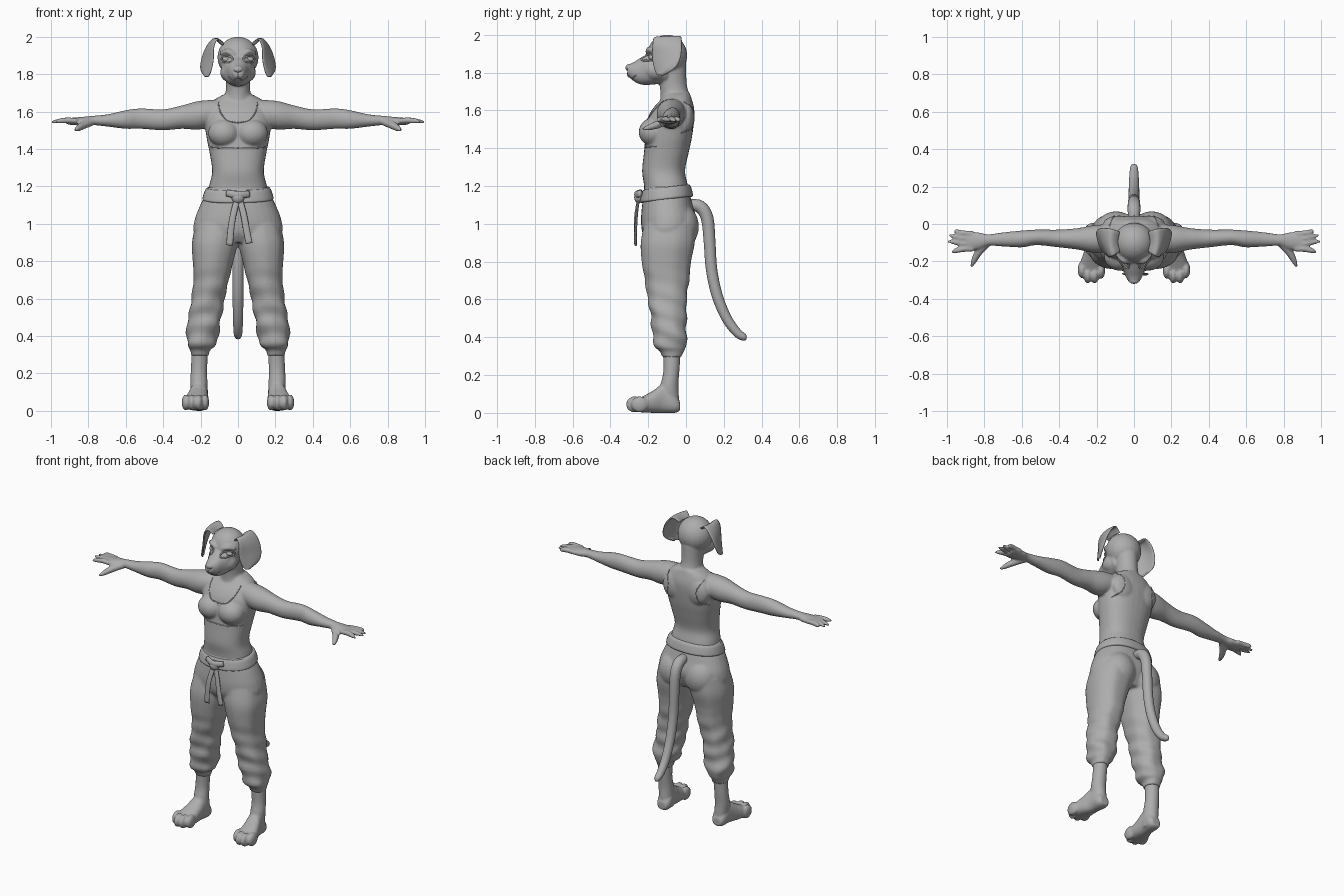
import bpy, bmesh, math
from math import sin, cos, pi
from mathutils import Vector, Matrix
from mathutils.bvhtree import BVHTree

cube = bpy.data.objects.get("Cube")
if cube:
    bpy.data.objects.remove(cube)

GREY = (0.42, 0.42, 0.42, 1)
grey = bpy.data.materials.new("plain grey")
grey.use_nodes = True
grey.diffuse_color = GREY
grey.node_tree.nodes["Principled BSDF"].inputs["Base Color"].default_value = GREY


def spline(rows, steps):
    """Smoothly resample a list of number tuples."""
    out = []
    for i in range(len(rows) - 1):
        p, q = rows[i], rows[i + 1]
        before, after = rows[max(i - 1, 0)], rows[min(i + 2, len(rows) - 1)]
        for k in range(steps):
            t = k / steps
            out.append([b + t / 2 * (c - a + t * (2 * a - 5 * b + 4 * c - d + t * (3 * (b - c) + d - a)))
                        for a, b, c, d in zip(before, p, q, after)])
    return out + [list(rows[-1])]


def skin(bm, rings):
    """Join closed rings of points into a capped shell."""
    loops = [[bm.verts.new(p) for p in ring] for ring in rings]
    n = len(loops[0])
    for a, b in zip(loops, loops[1:]):
        for i in range(n):
            bm.faces.new((a[i], a[(i + 1) % n], b[(i + 1) % n], b[i]))
    bm.faces.new(loops[0][::-1])
    bm.faces.new(loops[-1])


def loft(bm, axis, rows, square=0.85, fold=None, n=32):
    """Rounded sections along an axis: (position, low, high, low, high)."""
    rings = []
    for t, a0, a1, b0, b1 in spline(rows, 5):
        ring = []
        for i in range(n):
            w = 2 * pi * i / n
            c, s = (math.copysign(abs(f) ** square, f) for f in (cos(w), sin(w)))
            k = 1 + (fold(w, t) if fold else 0)
            a = (a0 + a1) / 2 + k * c * (a1 - a0) / 2
            b = (b0 + b1) / 2 + k * s * (b1 - b0) / 2
            ring.append({"x": (t, a, b), "y": (a, t, b), "z": (a, b, t)}[axis])
        rings.append(ring)
    skin(bm, rings)


def tube(bm, points, steps=4, n=12, flat=1):
    """Round or flattened tube through (x, y, z, radius) points."""
    path = spline(points, steps)
    pos = [Vector(p[:3]) for p in path]
    rings = []
    for i, p in enumerate(pos):
        d = (pos[min(i + 1, len(pos) - 1)] - pos[max(i - 1, 0)]).normalized()
        u = d.cross(Vector((0, 1, 0)))
        u = u.normalized() if u.length > 0.1 else Vector((1, 0, 0))
        v = d.cross(u)
        r = path[i][3]
        rings.append([p + r * (cos(2 * pi * k / n) * u + flat * sin(2 * pi * k / n) * v) for k in range(n)])
    skin(bm, rings)


def ball(bm, centre, radii):
    bmesh.ops.create_uvsphere(bm, u_segments=24, v_segments=14, radius=1,
                              matrix=Matrix.Translation(centre) @ Matrix.Diagonal((*radii, 1)))


def mirror(bm):
    twin = bmesh.ops.duplicate(bm, geom=bm.verts[:] + bm.edges[:] + bm.faces[:])["geom"]
    bmesh.ops.scale(bm, vec=(-1, 1, 1), verts=[g for g in twin if isinstance(g, bmesh.types.BMVert)])


def finish(bm, name, voxel=0, smooth=4):
    bmesh.ops.recalc_face_normals(bm, faces=bm.faces)
    mesh = bpy.data.meshes.new(name)
    bm.to_mesh(mesh)
    bm.free()
    mesh.materials.append(grey)
    mesh.shade_smooth()
    obj = bpy.data.objects.new(name, mesh)
    bpy.context.collection.objects.link(obj)
    if voxel:
        mod = obj.modifiers.new("blend", "REMESH")
        mod.mode, mod.voxel_size, mod.use_smooth_shade = "VOXEL", voxel, True
        mod = obj.modifiers.new("soften", "SMOOTH")
        mod.factor, mod.iterations = 0.5, smooth
    return obj


# Arms, hands and chest, built on the left and mirrored
bm = bmesh.new()
loft(bm, "x", [(.06, -.14, .0, 1.54, 1.665), (.2, -.155, -.005, 1.505, 1.658), (.3, -.137, -.022, 1.508, 1.633),
               (.4, -.125, -.03, 1.5, 1.612), (.52, -.113, -.03, 1.508, 1.617), (.6, -.125, -.035, 1.508, 1.607),
               (.7, -.12, -.045, 1.52, 1.585), (.78, -.117, -.055, 1.528, 1.577), (.83, -.135, -.045, 1.525, 1.572),
               (.91, -.145, -.038, 1.53, 1.565)], 1)
for y, tip_x, tip_y in ((-.05, .95, -.03), (-.078, .99, -.06), (-.106, 1.0, -.092), (-.134, .975, -.15)):
    tube(bm, [(.86, y, 1.55, .014), (.91, y, 1.553, .016), (.95, (y + tip_y) / 2, 1.55, .014), (tip_x, tip_y, 1.545, .006)])
tube(bm, [(.78, -.1, 1.545, .02), (.83, -.15, 1.525, .021), (.855, -.195, 1.51, .016), (.87, -.23, 1.5, .007)])
ball(bm, (.075, -.175, 1.485), (.085, .075, .075))
ball(bm, (.08, .0, 1.56), (.085, .045, .09))
# Cheeks and brows
ball(bm, (.05, -.16, 1.81), (.045, .06, .05))
tube(bm, [(.02, -.2, 1.9, .014), (.055, -.195, 1.922, .016), (.09, -.16, 1.91, .012)])
mirror(bm)

# Torso and neck
loft(bm, "z", [(1.1, -.17, .17, -.22, .02), (1.2, -.155, .155, -.222, .01), (1.28, -.138, .138, -.232, -.005),
               (1.38, -.152, .152, -.222, .015), (1.46, -.168, .168, -.215, .032), (1.55, -.178, .178, -.205, .043),
               (1.61, -.165, .165, -.175, .043), (1.66, -.13, .13, -.13, .03), (1.69, -.08, .08, -.115, .02)])
loft(bm, "z", [(1.62, -.1, .1, -.14, .03), (1.68, -.072, .072, -.135, .018), (1.74, -.064, .064, -.14, .004),
               (1.84, -.07, .07, -.15, .0)], 1)
# Skull and muzzle
ball(bm, (0, -.1, 1.89), (.11, .107, .11))
loft(bm, "y", [(-.1, -.085, .085, 1.745, 1.9), (-.19, -.08, .08, 1.735, 1.9), (-.24, -.058, .058, 1.737, 1.878),
               (-.28, -.045, .045, 1.757, 1.853), (-.31, -.028, .028, 1.785, 1.842)], .9)
body = finish(bm, "body", .007)

# Surface sampler for trims that lie on the body
graph = bpy.context.evaluated_depsgraph_get()
surface = BVHTree.FromObject(body, graph)


def drape(points, r, back=False):
    out = []
    for x, z in spline(points, 6):
        hit = surface.ray_cast(Vector((x, 2 if back else -2, z)), Vector((0, -1 if back else 1, 0)))[0]
        if hit:
            out.append((*hit, r))
    return out


# Eyes with lids
bm = bmesh.new()
lids = bmesh.new()
eye = surface.ray_cast(Vector((.058, -2, 1.88)), Vector((0, 1, 0)))[0]
ball(bm, eye + Vector((0, .012, 0)), (.026, .017, .016))
for up in (1, -1):
    arc = [(.058 + .03 * cos(pi * k / 6), 1.88 + up * .017 * sin(pi * k / 6)) for k in range(7)]
    tube(lids, drape(arc, .005), 1, 8)
for part, name in ((bm, "eyes"), (lids, "eyelids")):
    mirror(part)
    finish(part, name)

# Nose
bm = bmesh.new()
ball(bm, (0, -.302, 1.826), (.027, .018, .018))
finish(bm, "nose")

# Mouth
bm = bmesh.new()
tube(bm, drape([(0, 1.8), (.002, 1.785), (.025, 1.768), (.048, 1.785)], .003), 1, 8)
mirror(bm)
finish(bm, "mouth")

# Tank top edging: neckline, chest band and back armholes
bm = bmesh.new()
tube(bm, drape([(.105, 1.65), (.095, 1.6), (.06, 1.555), (0, 1.54)], .003), 1, 8)
tube(bm, drape([(.145, 1.41), (.08, 1.405), (0, 1.405)], .003), 1, 8)
tube(bm, drape([(.13, 1.645), (.105, 1.58), (.12, 1.51), (.155, 1.48)], .003, True), 1, 8)
mirror(bm)
finish(bm, "top_edging")

# Folded ears
bm = bmesh.new()
edges = spline([(.075, -.15, 1.955, .075, -.04, 1.965), (.108, -.17, 1.985, .12, -.025, 1.99),
                (.128, -.178, 1.95, .168, -.02, 1.94), (.13, -.18, 1.88, .195, -.03, 1.87),
                (.142, -.168, 1.82, .196, -.06, 1.82), (.157, -.15, 1.785, .165, -.12, 1.787)], 4)
grid = []
for e in edges:
    a, b = Vector(e[:3]), Vector(e[3:])
    grid.append([bm.verts.new(a.lerp(b, k / 6) + Vector((.012 * sin(pi * k / 6), 0, 0))) for k in range(7)])
for p, q in zip(grid, grid[1:]):
    for k in range(6):
        bm.faces.new((p[k], p[k + 1], q[k + 1], q[k]))
mirror(bm)
ears = finish(bm, "ears")
thick = ears.modifiers.new("thickness", "SOLIDIFY")
thick.thickness, thick.offset = .012, 0
ears.modifiers.new("round", "SUBSURF").levels = 1


# Baggy trousers with folds gathering toward the cuffs
def crease(w, z):
    low = max(0, min(1, (.8 - z) / .3)) * max(0, min(1, (z - .3) / .06))
    return low * (.05 * sin(z * 62 + 2.2 * sin(w)) + .035 * sin(3 * w + z * 30)) + .012 * sin(7 * w)


bm = bmesh.new()
loft(bm, "z", [(.295, .155, .25, -.125, -.025), (.325, .15, .255, -.14, -.012), (.35, .122, .268, -.165, .002),
               (.4, .105, .277, -.172, .006), (.5, .088, .265, -.187, .002), (.6, .072, .25, -.2, .005),
               (.7, .048, .237, -.217, .018), (.8, .025, .242, -.233, .028), (.9, .0, .246, -.238, .048),
               (1.0, -.01, .225, -.22, .05)], .9, crease)
ball(bm, (.095, -.03, .985), (.11, .098, .12))
mirror(bm)
loft(bm, "z", [(.9, -.15, .15, -.2, .01), (.95, -.232, .232, -.23, .035), (1.02, -.232, .232, -.238, .055),
               (1.1, -.202, .202, -.232, .035), (1.16, -.172, .172, -.225, .02), (1.195, -.165, .165, -.222, .015)],
     .9, lambda w, z: .012 * sin(16 * w))
finish(bm, "trousers", .008, 3)

# Shins and paws
bm = bmesh.new()
loft(bm, "z", [(.02, .16, .245, -.14, -.035), (.08, .16, .25, -.15, -.037), (.15, .163, .255, -.135, -.04),
               (.22, .165, .252, -.12, -.035), (.32, .16, .248, -.122, -.028)], 1)
loft(bm, "y", [(-.032, .175, .235, .01, .06), (-.06, .158, .25, .0, .1), (-.12, .16, .258, .0, .15),
               (-.17, .16, .275, .0, .12), (-.22, .16, .29, .002, .092), (-.265, .17, .285, .005, .07)], .85)
for x, y, r in ((.176, -.248, .022), (.21, -.272, .023), (.247, -.272, .023), (.279, -.245, .022)):
    ball(bm, (x, y, .045), (r, .045, .043))
mirror(bm)
finish(bm, "legs_and_paws", .007, 3)

# Sash around the waist, sloping down to the front
bm = bmesh.new()
loft(bm, "z", [(1.14, -.183, .183, -.238, .034), (1.15, -.19, .19, -.243, .037), (1.19, -.178, .178, -.235, .027),
               (1.205, -.168, .168, -.228, .018)], .9, n=48)
for v in bm.verts:
    v.co.z += .12 * v.co.y + .002 * sin(9 * v.co.x)
finish(bm, "sash")

# Knot and hanging ends
bm = bmesh.new()
ball(bm, (0, -.25, 1.14), (.034, .024, .032))
tube(bm, [(-.06, -.24, 1.165, .018), (0, -.262, 1.155, .02), (.06, -.24, 1.16, .018)], flat=.6)
for path in ([(-.005, -.252, 1.13, .016), (-.025, -.266, 1.05, .017), (-.038, -.268, .97, .018), (-.045, -.266, .885, .018)],
             [(.008, -.25, 1.13, .016), (.028, -.26, 1.06, .017), (.045, -.266, .97, .018), (.06, -.268, .895, .018)]):
    tube(bm, path, flat=.4)
finish(bm, "sash_knot")

# Tail
bm = bmesh.new()
tube(bm, [(0, .02, 1.1, .03), (0, .075, 1.09, .034), (0, .112, 1.03, .033), (0, .125, .9, .031), (0, .135, .76, .03),
          (0, .165, .62, .029), (0, .215, .5, .027), (0, .27, .425, .024), (0, .307, .4, .019), (0, .32, .395, .008)],
     n=20)
finish(bm, "tail")
